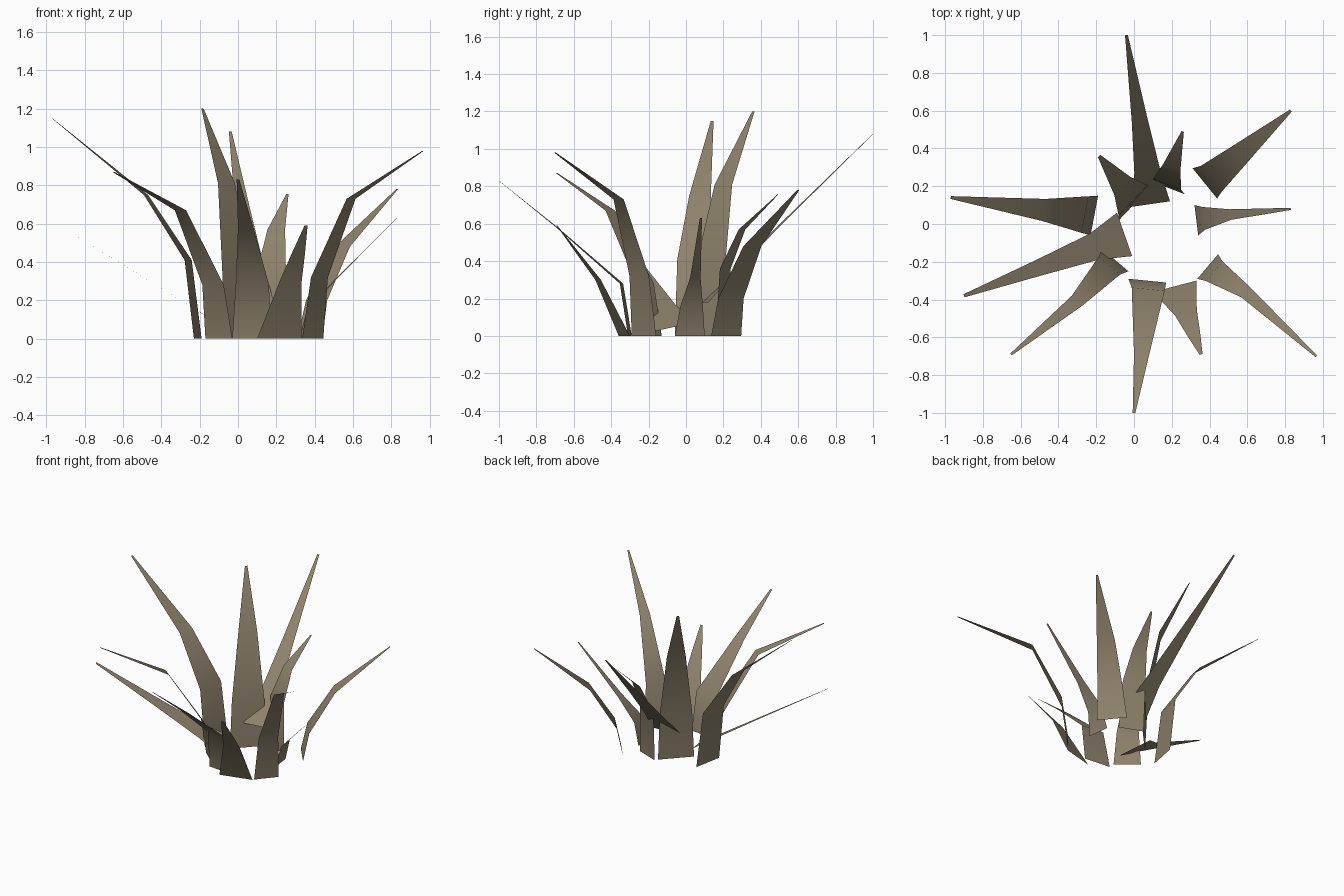
import bpy
from mathutils import Vector

# Remove the default cube only
default_cube = bpy.data.objects.get("Cube")
if default_cube:
    bpy.data.objects.remove(default_cube, do_unlink=True)

# Single dry olive colour
dry_grass = bpy.data.materials.new("dry olive grass")
dry_grass.use_nodes = True
colour = (0.27, 0.225, 0.15, 1)
dry_grass.diffuse_color = colour
shader = dry_grass.node_tree.nodes["Principled BSDF"]
shader.inputs["Base Color"].default_value = colour
shader.inputs["Roughness"].default_value = 0.9


def blade(name, root, lower, upper, tip, side, taper=(1, 0.85, 0.45)):
    """Flat tapering leaf strip: four centre points and the half-width vector at the root."""
    side = Vector(side)
    centres = [Vector(p) for p in (root, lower, upper, tip)]
    verts = []
    for centre, scale in zip(centres, (*taper, 0.07)):
        verts += [centre - side * scale, centre + side * scale]
    faces = [(i, i + 1, i + 3, i + 2) for i in range(0, len(verts) - 2, 2)]
    mesh = bpy.data.meshes.new(name)
    mesh.from_pydata([tuple(v) for v in verts], [], faces)
    mesh.materials.append(dry_grass)
    for poly in mesh.polygons:
        poly.use_smooth = True
    mesh.update()
    leaf = bpy.data.objects.new(name, mesh)
    bpy.context.collection.objects.link(leaf)
    return leaf


# Front leaves
blade("front_leaf",
      root=(0.07, -0.3, 0), lower=(0.075, -0.345, 0.28),
      upper=(0.04, -0.69, 0.58), tip=(0, -1, 0.83),
      side=(0.1, -0.01, 0), taper=(1, 0.87, 0.4))
blade("front_short_leaf",
      root=(0.215, -0.33, 0), lower=(0.275, -0.47, 0.3),
      upper=(0.315, -0.58, 0.445), tip=(0.355, -0.69, 0.59),
      side=(0.115, 0.03, 0), taper=(1, 0.5, 0.3))
blade("front_left_leaf",
      root=(0.39, -0.225, 0), lower=(0.425, -0.25, 0.32),
      upper=(0.59, -0.36, 0.73), tip=(0.965, -0.7, 0.98),
      side=(0.055, 0.065, 0), taper=(1, 0.8, 0.42))
blade("front_right_leaf",
      root=(-0.1, -0.19, 0), lower=(-0.13, -0.22, 0.28),
      upper=(-0.3, -0.405, 0.67), tip=(-0.65, -0.69, 0.87),
      side=(0.07, -0.06, 0), taper=(1, 0.8, 0.42))

# Side leaves
blade("left_leaf",
      root=(0.33, 0.02, 0), lower=(0.37, 0.03, 0.16),
      upper=(0.51, 0.05, 0.31), tip=(0.83, 0.08, 0.63),
      side=(-0.01, 0.08, 0), taper=(1, 0.75, 0.35))
blade("right_tall_leaf",
      root=(-0.21, 0.045, 0), lower=(-0.26, 0.05, 0.41),
      upper=(-0.48, 0.075, 0.75), tip=(-0.97, 0.14, 1.15),
      side=(0.02, 0.105, 0), taper=(1, 0.92, 0.55))
blade("right_low_leaf",
      root=(-0.05, -0.055, 0.05), lower=(-0.21, -0.12, 0.145),
      upper=(-0.5, -0.23, 0.325), tip=(-0.9, -0.38, 0.57),
      side=(0.04, -0.115, -0.025), taper=(1, 0.6, 0.36))

# Back leaves
blade("back_long_leaf",
      root=(0.085, 0.105, 0.18), lower=(0.07, 0.28, 0.37),
      upper=(0.03, 0.55, 0.64), tip=(-0.04, 1, 1.08),
      side=(0.105, 0.015, 0), taper=(1, 0.65, 0.4))
blade("back_short_leaf",
      root=(0.185, 0.19, 0), lower=(0.175, 0.21, 0.36),
      upper=(0.2, 0.3, 0.57), tip=(0.258, 0.49, 0.755),
      side=(0.083, -0.032, 0), taper=(1, 0.9, 0.55))
blade("back_left_leaf",
      root=(0.375, 0.215, 0), lower=(0.41, 0.24, 0.2),
      upper=(0.545, 0.355, 0.48), tip=(0.83, 0.6, 0.78),
      side=(0.065, -0.08, 0), taper=(1, 0.85, 0.6))
blade("back_tallest_leaf",
      root=(0.005, 0.11, 0), lower=(-0.005, 0.125, 0.34),
      upper=(-0.06, 0.2, 0.81), tip=(-0.185, 0.36, 1.2),
      side=(0.085, 0.09, 0), taper=(1, 0.9, 0.52))
